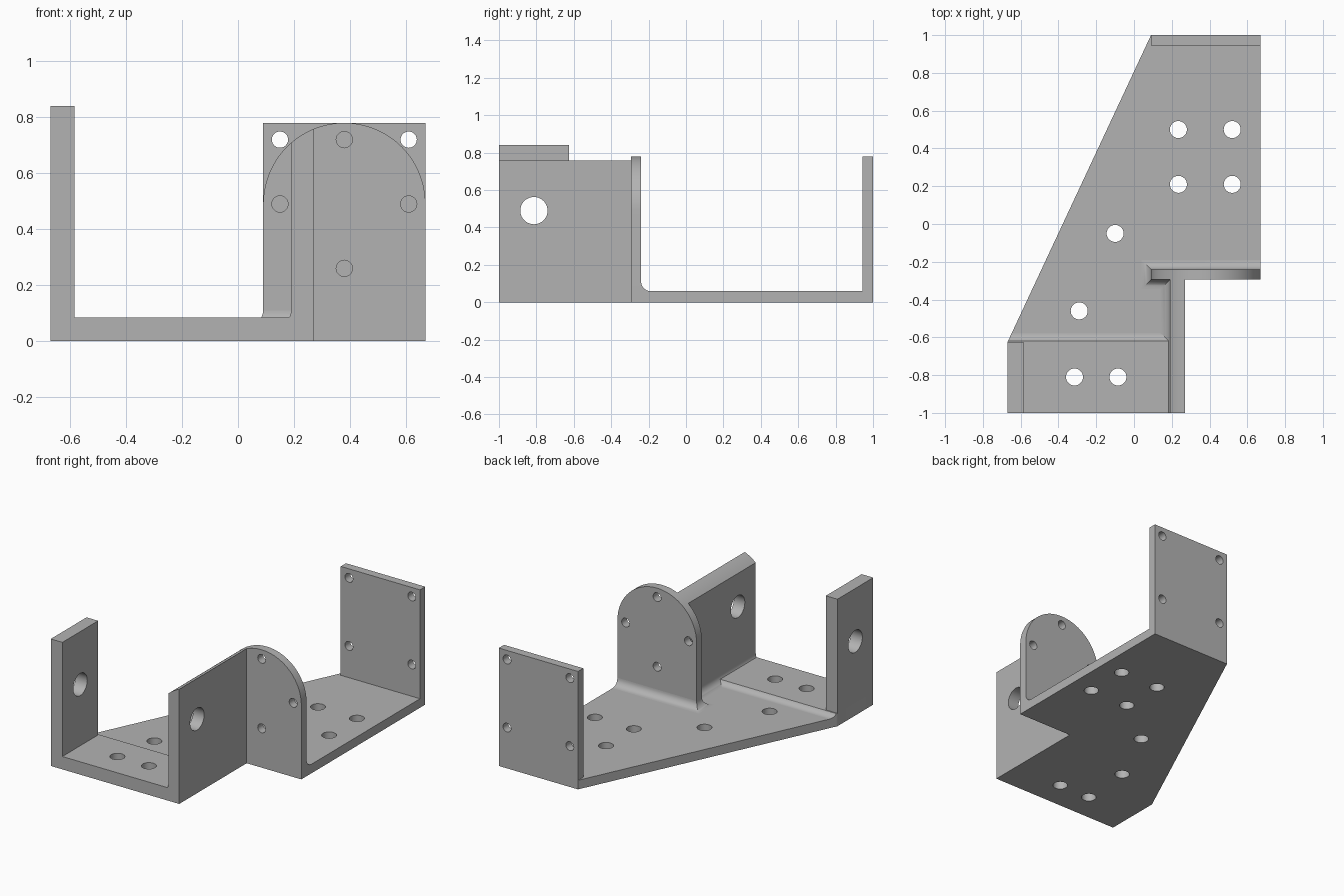
import bpy
import bmesh
from math import sin, cos, pi, radians
from mathutils import Matrix

cube = bpy.data.objects.get("Cube")
if cube:
    bpy.data.objects.remove(cube)

GREY = (0.45, 0.45, 0.45, 1)
metal = bpy.data.materials.new("plain grey")
metal.use_nodes = True
metal.diffuse_color = GREY
metal.node_tree.nodes["Principled BSDF"].inputs["Base Color"].default_value = GREY

# Main dimensions
LEFT, RIGHT = -0.67, 0.67
WALL_IN, WALL_OUT = 0.19, 0.27
ARCH_LEFT, ARCH_FRONT, ARCH_BACK = 0.09, -0.295, -0.24
POST_BACK = -0.626
BASE, PAD = 0.06, 0.085
FILLET = 0.05
CX, CZ, R = 0.38, 0.49, 0.29

# Drawing planes: local (x, y, depth) to world
TOP = Matrix.Identity(4)
FRONT = Matrix(((1, 0, 0, 0), (0, 0, -1, 0), (0, 1, 0, 0), (0, 0, 0, 1)))
SIDE = Matrix(((0, 0, 1, 0), (1, 0, 0, 0), (0, 1, 0, 0), (0, 0, 0, 1)))
parts = []


def slant(y):
    """Left edge of the base at depth y."""
    return LEFT + max(0, y - POST_BACK) * (ARCH_LEFT - LEFT) / (1 - POST_BACK)


def add_object(name, mesh):
    mesh.materials.clear()
    mesh.materials.append(metal)
    obj = bpy.data.objects.new(name, mesh)
    bpy.context.collection.objects.link(obj)
    parts.append(obj)
    return obj


def circle(x, y, r, n=40):
    return [(x + r * cos(2 * pi * i / n), y + r * sin(2 * pi * i / n)) for i in range(n)]


def rect(x0, y0, x1, y1):
    return [(x0, y0), (x1, y0), (x1, y1), (x0, y1)]


def plate(name, plane, outline, low, high, holes=(), hole_r=0.03):
    """Flat outline with round holes, extruded from low to high."""
    curve = bpy.data.curves.new(name, "CURVE")
    curve.dimensions = "2D"
    curve.fill_mode = "BOTH"
    curve.extrude = (high - low) / 2
    for loop in [outline] + [circle(x, y, hole_r) for x, y in holes]:
        spline = curve.splines.new("POLY")
        spline.points.add(len(loop) - 1)
        for point, (x, y) in zip(spline.points, loop):
            point.co = (x, y, 0, 1)
        spline.use_cyclic_u = True
    temp = bpy.data.objects.new("temp", curve)
    bpy.context.collection.objects.link(temp)
    graph = bpy.context.evaluated_depsgraph_get()
    mesh = bpy.data.meshes.new_from_object(temp.evaluated_get(graph))
    bpy.data.objects.remove(temp)
    mesh.transform(plane @ Matrix.Translation((0, 0, (low + high) / 2)))
    bm = bmesh.new()
    bm.from_mesh(mesh)
    bmesh.ops.remove_doubles(bm, verts=bm.verts, dist=0.00005)
    bmesh.ops.recalc_face_normals(bm, faces=bm.faces)
    bm.to_mesh(mesh)
    bm.free()
    return add_object(name, mesh)


def fillet_arc(end, n=8):
    """Distance and height pairs along the concave fillet."""
    angles = [end * i / n for i in range(n + 1)]
    return [(FILLET * (1 - sin(t)), BASE + FILLET * (1 - cos(t))) for t in angles]


# Base plate and thicker front pad
step = [(POST_BACK + d, z) for d, z in fillet_arc(pi / 3)]
step_back, step_front = step[0][0], step[-1][0]
plate("base_plate", TOP,
      [(slant(step_back), step_back), (WALL_IN, step_back), (WALL_IN, ARCH_FRONT),
       (RIGHT, ARCH_FRONT), (RIGHT, 1), (ARCH_LEFT, 1)], 0, BASE,
      [(0.235, 0.5), (0.52, 0.5), (0.235, 0.21), (0.52, 0.21), (-0.1, -0.05), (-0.29, -0.46)],
      0.045)
plate("front_pad", TOP,
      [(LEFT, -1), (WALL_IN, -1), (WALL_IN, step_front), (slant(step_front), step_front),
       (LEFT, POST_BACK)], 0, PAD, [(-0.315, -0.81), (-0.085, -0.81)], 0.045)

# Filleted step between pad and base, trimmed to the slanted edge
ramp = plate("pad_step", SIDE, step + [(step_front, 0), (step_back, 0)], LEFT, WALL_IN)
for v in ramp.data.vertices:
    if v.co.x < 0:
        v.co.x = slant(v.co.y)

# Upright post and wall with aligned shaft holes
shaft = [(-0.813, 0.49)]
plate("side_post", SIDE, rect(-1, PAD, POST_BACK, 0.84), LEFT, -0.585, shaft, 0.073)
shoulder = 0.7
plate("middle_wall", SIDE, rect(-1, 0, ARCH_FRONT, shoulder), WALL_IN, WALL_OUT, shaft, 0.073)
xs = [WALL_IN + (WALL_OUT - WALL_IN) * i / 6 for i in range(7)]
crown = [(x, CZ + (R * R - (x - CX) ** 2) ** 0.5) for x in xs]
plate("wall_crown", FRONT, [(WALL_OUT, shoulder), (WALL_IN, shoulder)] + crown, -ARCH_FRONT, 1)

# Round-topped plate with four holes
arch = [(CX + R * cos(pi * i / 40), CZ + R * sin(pi * i / 40)) for i in range(41)]
plate("arched_plate", FRONT, [(ARCH_LEFT, BASE), (RIGHT, BASE)] + arch, -ARCH_BACK, -ARCH_FRONT,
      [(CX, 0.72), (CX, 0.26), (0.15, CZ), (0.61, CZ)], 0.029)

# Square back plate with corner holes
plate("back_plate", FRONT, rect(ARCH_LEFT, BASE, RIGHT, 0.78), -1, -0.945,
      [(x, z) for x in (0.15, 0.61) for z in (0.27, 0.72)], 0.029)

# Mitred fillet around the foot of the arched plate and wall
path = [((RIGHT, ARCH_BACK), (0, 1)), ((ARCH_LEFT, ARCH_BACK), (-1, 1)),
        ((ARCH_LEFT, ARCH_FRONT), (-1, -1)), ((WALL_IN, ARCH_FRONT), (-1, -1)),
        ((WALL_IN, -1), (-1, 0))]
profile = fillet_arc(pi / 2) + [(0, BASE)]
bm = bmesh.new()
rings = [[bm.verts.new((x + dx * d, y + dy * d, z)) for d, z in profile]
         for (x, y), (dx, dy) in path]
count = len(profile)
for a, b in zip(rings, rings[1:]):
    for i in range(count):
        j = (i + 1) % count
        bm.faces.new((a[i], a[j], b[j], b[i]))
bm.faces.new(rings[0])
bm.faces.new(rings[-1])
bmesh.ops.recalc_face_normals(bm, faces=bm.faces)
mesh = bpy.data.meshes.new("foot_fillet")
bm.to_mesh(mesh)
bm.free()
add_object("foot_fillet", mesh)

# Smooth round surfaces, keep edges sharp
bpy.ops.object.select_all(action="DESELECT")
for obj in parts:
    obj.select_set(True)
bpy.context.view_layer.objects.active = parts[0]
bpy.ops.object.shade_smooth_by_angle(angle=radians(30))
